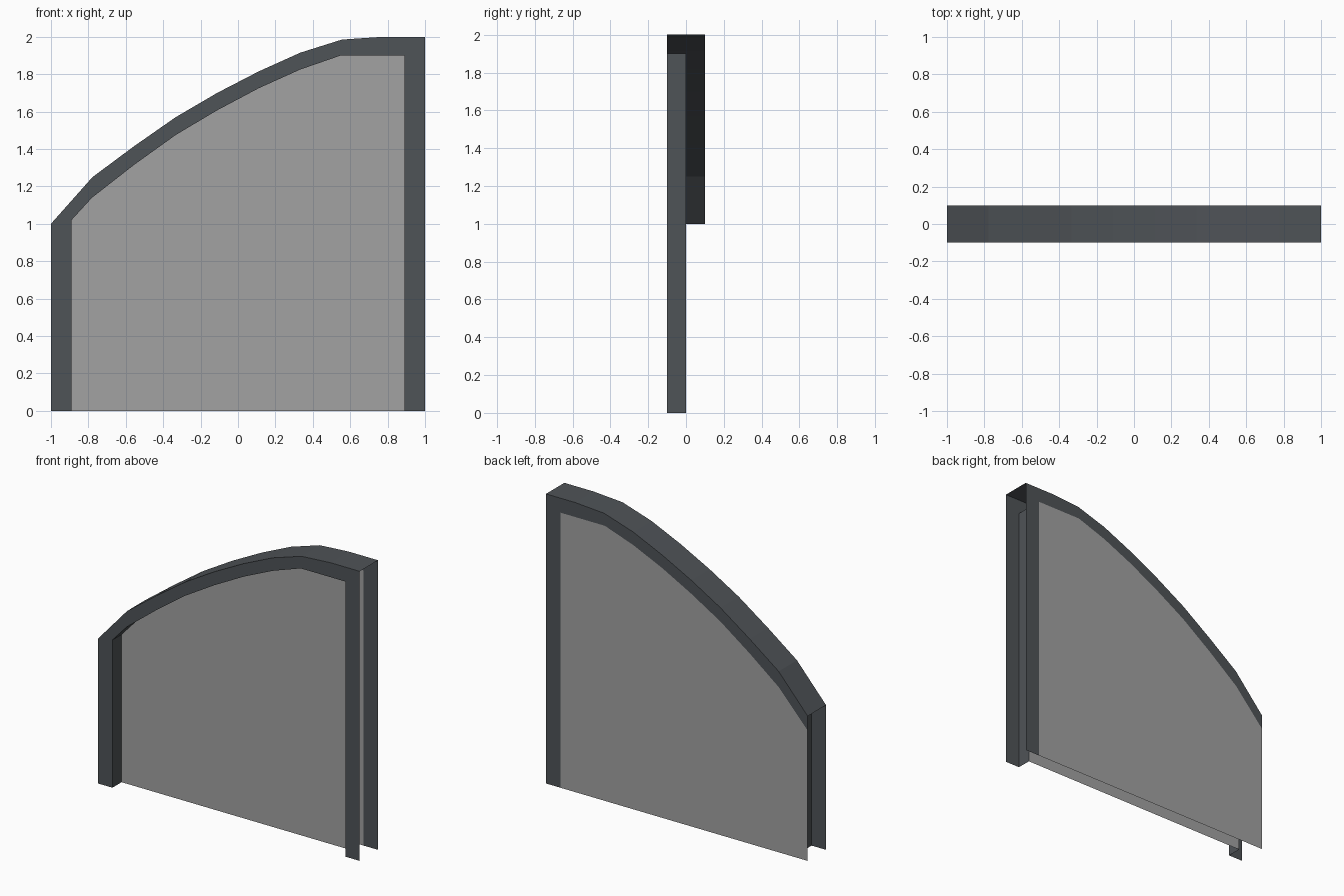
import bpy, bmesh

if "Cube" in bpy.data.objects:
    bpy.data.objects.remove(bpy.data.objects["Cube"])


def material(name, rgb):
    m = bpy.data.materials.new(name)
    m.diffuse_color = (*rgb, 1)
    m.use_nodes = True
    m.node_tree.nodes["Principled BSDF"].inputs["Base Color"].default_value = m.diffuse_color
    return m


SLATE = material("slate frame", (0.078, 0.087, 0.096))
GREY = material("grey panel", (0.36, 0.36, 0.36))


def band(name, edge_a, edge_b, mat):
    """Sheet of quads between two matching polylines, faces to the left of a->b."""
    bm = bmesh.new()
    a = [bm.verts.new(p) for p in edge_a]
    b = [bm.verts.new(p) for p in edge_b]
    for i in range(len(a) - 1):
        bm.faces.new((a[i], a[i + 1], b[i + 1], b[i]))
    me = bpy.data.meshes.new(name)
    bm.to_mesh(me)
    bm.free()
    me.materials.append(mat)
    ob = bpy.data.objects.new(name, me)
    bpy.context.collection.objects.link(ob)
    return ob


def at(y, pts):
    return [(x, y, z) for x, z in pts]


def floor(pts):
    return [(x, 0) for x, z in pts]


FRONT, MID, BACK = -0.1, 0.0, 0.1
W = 0.89  # inner edge of the posts

# Arch profiles: outer edge in nine even steps, inner edge below it
heights = [1, 1.25, 1.415, 1.57, 1.7, 1.815, 1.915, 1.985, 2, 2]
outer = [(-1 + 2 * i / 9, z) for i, z in enumerate(heights)]
mid_in = [(-0.78, 1.14), (-0.556, 1.315), (-0.333, 1.475), (-0.111, 1.607),
          (0.111, 1.725), (0.333, 1.825), (0.55, 1.9), (0.778, 1.9), (W, 1.9)]
inner = [(-W, 1.02)] + mid_in
inner_back = [(-1, 0.9)] + mid_in

# Front frame: two posts joined by the arch
front_out = [(-1, 0)] + outer + [(1, 0)]
front_in = [(-W, 0)] + inner + [(W, 0)]
band("front_frame", at(FRONT, front_out), at(FRONT, front_in), SLATE)

# Reveal running back from the frame opening to the front panel
band("front_reveal", at(FRONT, front_in), at(MID, front_in), SLATE)

# Top cover over the full depth; both ends stay open
band("arch_top", at(BACK, outer), at(FRONT, outer), SLATE)

# Back frame: arch and one post only
band("back_frame", at(BACK, inner_back + [(W, 0)]), at(BACK, outer + [(1, 0)]), SLATE)

# Panels
band("front_panel", at(MID, floor(inner)), at(MID, inner), GREY)
band("back_panel", at(BACK, inner_back), at(BACK, floor(inner_back)), GREY)
